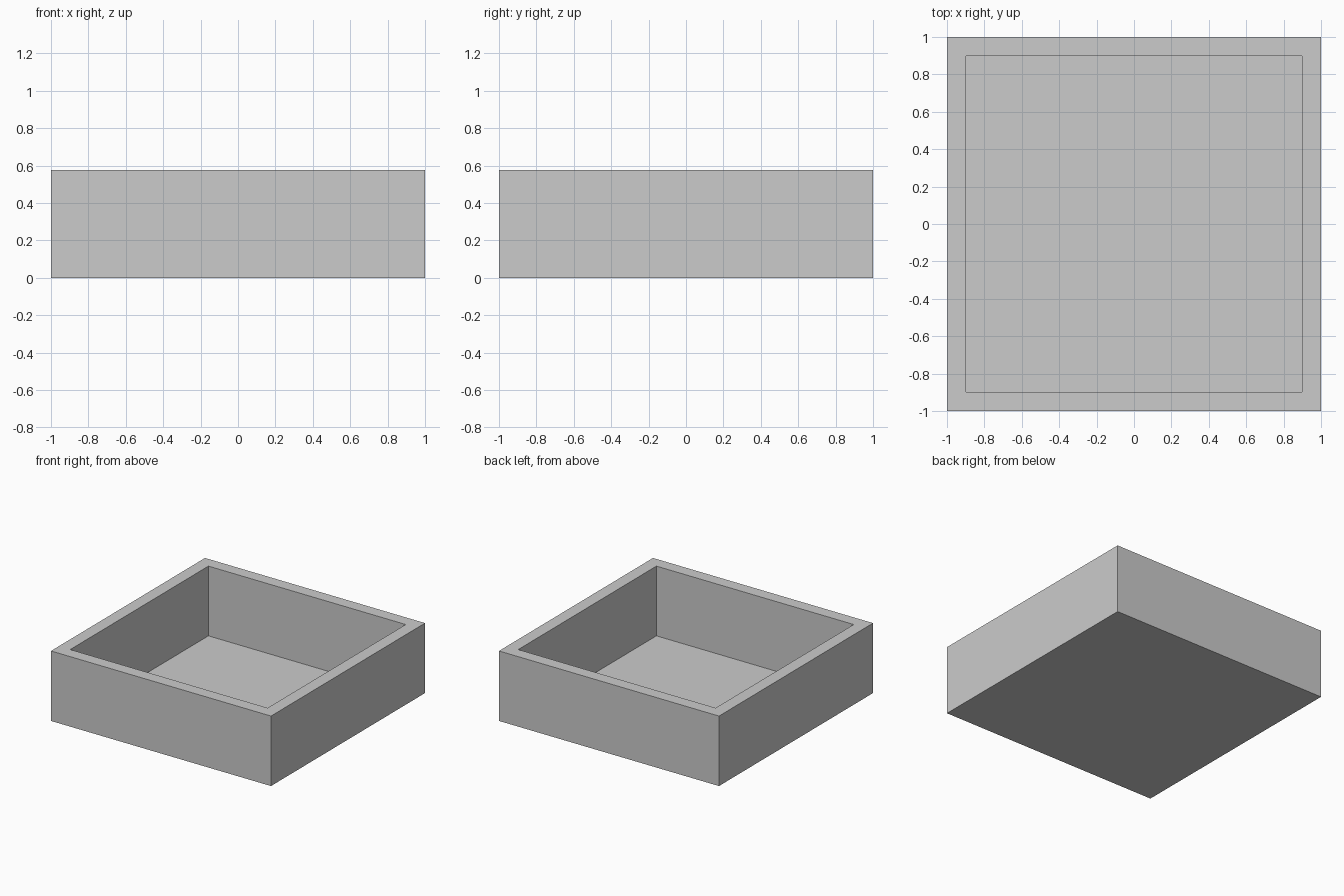
import bpy, bmesh
from mathutils import Vector

if "Cube" in bpy.data.objects:
    bpy.data.objects.remove(bpy.data.objects["Cube"])

SIZE, HEIGHT, WALL, FLOOR = 2.0, 0.575, 0.103, 0.002

# Open square tray: block with its top inset and pushed down to a thin floor
bm = bmesh.new()
bmesh.ops.create_cube(bm, size=1.0)
bmesh.ops.translate(bm, vec=Vector((0, 0, 0.5)), verts=bm.verts)
bmesh.ops.scale(bm, vec=Vector((SIZE, SIZE, HEIGHT)), verts=bm.verts)
bm.normal_update()
top = max(bm.faces, key=lambda f: f.calc_center_median().z)
bmesh.ops.inset_region(bm, faces=[top], thickness=WALL, use_even_offset=True)

# Sink the cavity with straight inner walls
cavity = bmesh.ops.extrude_discrete_faces(bm, faces=[top])["faces"][0]
for v in cavity.verts:
    v.co.z = FLOOR
bmesh.ops.recalc_face_normals(bm, faces=bm.faces)

mesh = bpy.data.meshes.new("tray")
bm.to_mesh(mesh)
bm.free()
tray = bpy.data.objects.new("tray", mesh)
bpy.context.collection.objects.link(tray)
